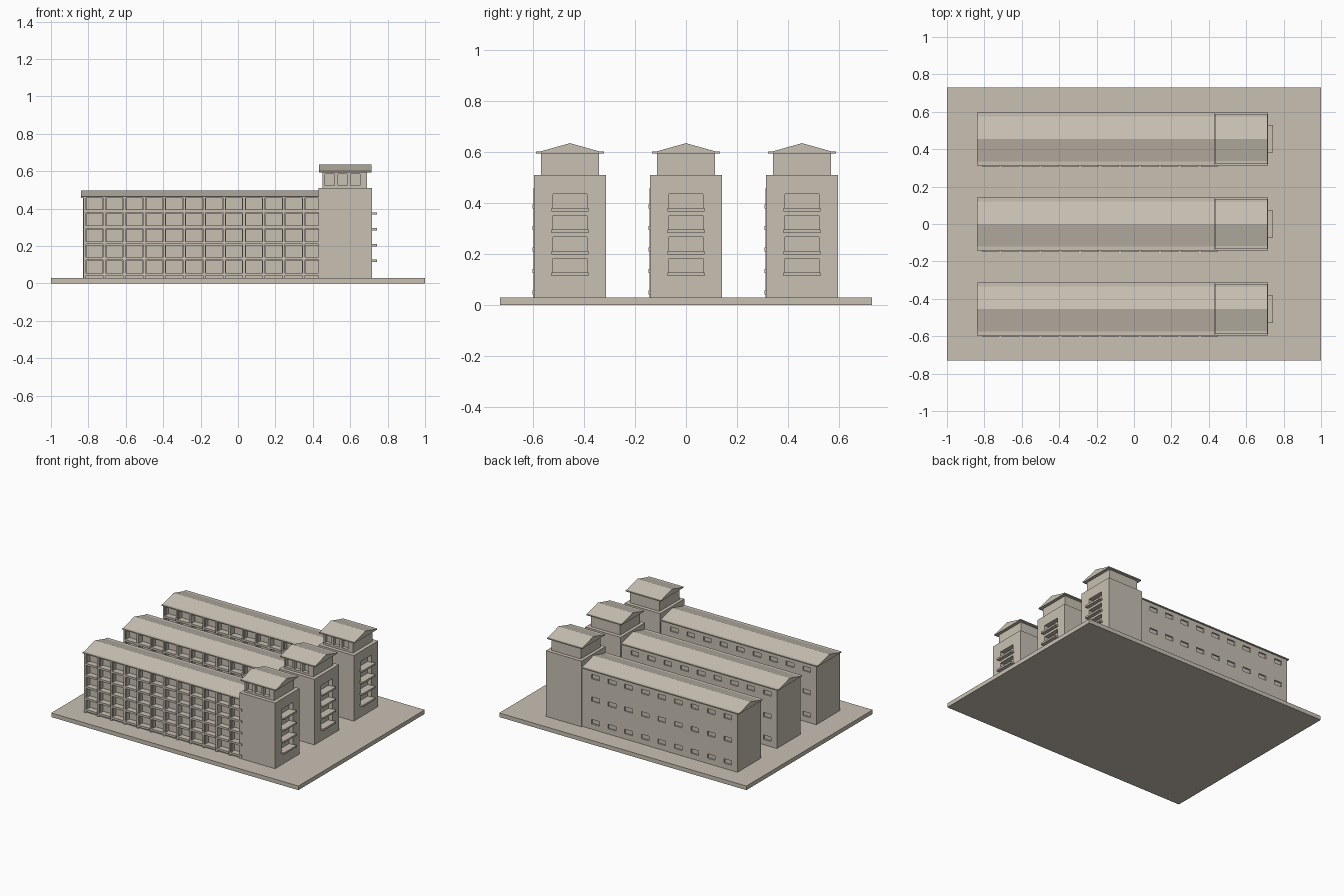
import bpy, bmesh

if "Cube" in bpy.data.objects:
    bpy.data.objects.remove(bpy.data.objects["Cube"])

stone = bpy.data.materials.new("warm_stone")
stone.diffuse_color = (0.58, 0.53, 0.45, 1)
stone.use_nodes = True
stone.node_tree.nodes["Principled BSDF"].inputs["Base Color"].default_value = stone.diffuse_color


def make_object(name, bm):
    bmesh.ops.recalc_face_normals(bm, faces=bm.faces)
    mesh = bpy.data.meshes.new(name)
    bm.to_mesh(mesh)
    bm.free()
    mesh.materials.append(stone)
    ob = bpy.data.objects.new(name, mesh)
    bpy.context.collection.objects.link(ob)
    return ob


def add_box(bm, x0, x1, y0, y1, z0, z1):
    verts = bmesh.ops.create_cube(bm, size=1)["verts"]
    for v in verts:
        v.co.x = x1 if v.co.x > 0 else x0
        v.co.y = y1 if v.co.y > 0 else y0
        v.co.z = z1 if v.co.z > 0 else z0


def boxes(name, items):
    bm = bmesh.new()
    for item in items:
        add_box(bm, *item)
    return make_object(name, bm)


def carve(ob, cuts):
    """Cut a list of boxes out of an object."""
    cutter = boxes("cutter", cuts)
    cutter.hide_render = True
    mod = ob.modifiers.new("openings", "BOOLEAN")
    mod.operation = "DIFFERENCE"
    mod.solver = "EXACT"
    mod.object = cutter
    graph = bpy.context.evaluated_depsgraph_get()
    mesh = bpy.data.meshes.new_from_object(ob.evaluated_get(graph))
    ob.modifiers.clear()
    ob.data = mesh
    bpy.data.objects.remove(cutter)


def gable(name, x0, x1, cy, half, slope_half, z0, lip, ridge):
    """Low gable with flat ledges along the eaves, ridge along x."""
    profile = [(-half, z0), (half, z0), (half, z0 + lip), (slope_half, z0 + lip),
               (0, ridge), (-slope_half, z0 + lip), (-half, z0 + lip)]
    bm = bmesh.new()
    face = bm.faces.new([bm.verts.new((x0, cy + y, z)) for y, z in profile])
    out = bmesh.ops.extrude_face_region(bm, geom=[face])["geom"]
    bmesh.ops.translate(bm, vec=(x1 - x0, 0, 0),
                        verts=[g for g in out if isinstance(g, bmesh.types.BMVert)])
    return make_object(name, bm)


GROUND = 0.03
X0, PITCH = -0.82, 0.1065                       # balcony bays
FLOORS = [0.055 + 0.0843 * i for i in range(5)]  # opening bottoms
TOWER_ROWS = [0.126 + 0.0845 * i for i in range(4)]

boxes("ground_slab", [(-1, 1, -0.73, 0.73, 0, GROUND)])

for n, cy in enumerate((-0.455, 0.0, 0.455), 1):
    # Long wing with recessed bays at the front and small windows at the back
    wing = boxes(f"wing_{n}", [(-0.828, 0.44, cy - 0.132, cy + 0.132, GROUND, 0.462)])
    cuts = []
    for z in FLOORS:
        for i in range(12):
            a = X0 + PITCH * i
            cuts.append((a + 0.010, min(a + PITCH - 0.010, 0.432),
                         cy - 0.2, cy - 0.10, z, z + 0.064))
    for z in (0.085, 0.25, 0.415):
        for i in range(9):
            x = -0.75 + 0.134 * i
            cuts.append((x - 0.031, x + 0.031, cy + 0.122, cy + 0.2, z - 0.016, z + 0.016))
    carve(wing, cuts)

    # Fins between the bays, and a balcony rail under each opening
    boxes(f"fins_{n}", [(X0 + PITCH * i - 0.007, X0 + PITCH * i + 0.007,
                         cy - 0.143, cy - 0.13, GROUND, 0.46) for i in range(12)])
    rails = []
    for z in FLOORS:
        for i in range(12):
            a = X0 + PITCH * i
            rails.append((a + 0.006, min(a + PITCH - 0.006, 0.45),
                          cy - 0.147, cy - 0.125, z - 0.013, z + 0.002))
    boxes(f"balcony_rails_{n}", rails)

    # Window panes set back in the bays
    panes = []
    for z in FLOORS:
        for i in range(12):
            a = X0 + PITCH * i
            panes.append((a + 0.018, min(a + PITCH - 0.018, 0.425),
                          cy - 0.106, cy - 0.098, z + 0.008, z + 0.056))
    boxes(f"bay_windows_{n}", panes)

    gable(f"wing_roof_{n}", -0.84, 0.432, cy, 0.141, 0.12, 0.458, 0.007, 0.498)

    # Stair tower with end windows and projecting balconies
    tower = boxes(f"tower_{n}", [(0.43, 0.717, cy - 0.141, cy + 0.141, GROUND, 0.51)])
    carve(tower, [(0.685, 0.8, cy - 0.066, cy + 0.066, z, z + 0.056) for z in TOWER_ROWS])
    boxes(f"tower_balconies_{n}", [(0.69, 0.743, cy - 0.073, cy + 0.073, z - 0.012, z + 0.001)
                                   for z in TOWER_ROWS])

    # Lookout storey with three front windows
    lookout = boxes(f"lookout_{n}", [(0.453, 0.69, cy - 0.114, cy + 0.114, 0.505, 0.598)])
    carve(lookout, [(x, x + 0.05, cy - 0.2, cy - 0.088, 0.525, 0.584)
                    for x in (0.465, 0.534, 0.602)])
    gable(f"tower_roof_{n}", 0.432, 0.713, cy, 0.134, 0.118, 0.594, 0.008, 0.635)
